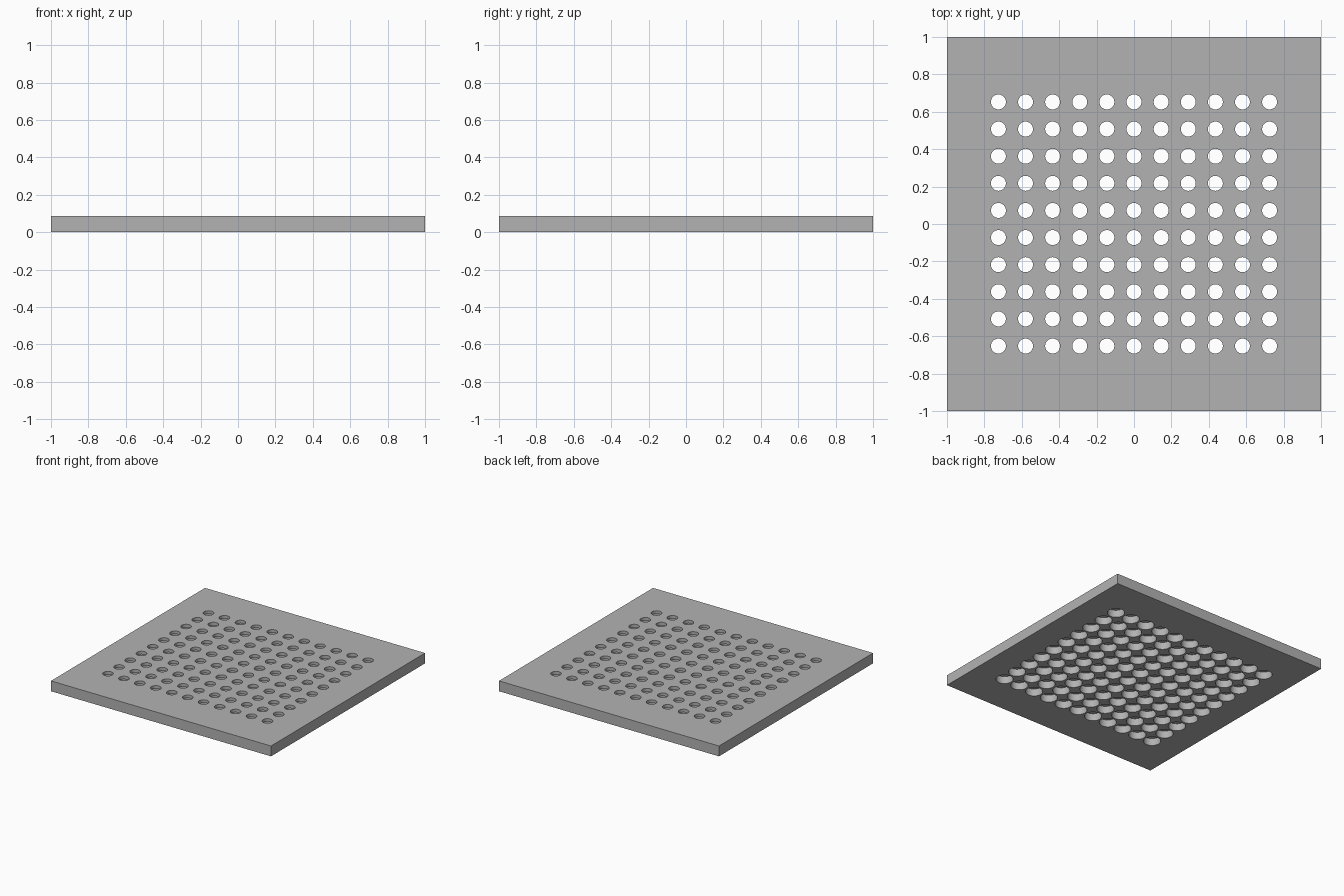
import bpy
import bmesh
import math

cube = bpy.data.objects.get("Cube")
if cube:
    bpy.data.objects.remove(cube, do_unlink=True)

THICK = 0.085
STEP = 0.145
COLS, ROWS = 11, 10
SIDES = 32
TOP_R, BOTTOM_R = 0.04, 0.065
STEP_Z = 0.06

grey = bpy.data.materials.new("plain grey")
grey.use_nodes = True
colour = (0.45, 0.45, 0.45, 1)
grey.diffuse_color = colour
grey.node_tree.nodes["Principled BSDF"].inputs["Base Color"].default_value = colour

bm = bmesh.new()


def ring(cx, cy, r, z):
    """Circle of vertices around a hole axis."""
    turn = 2 * math.pi / SIDES
    return [bm.verts.new((cx + r * math.cos(i * turn), cy + r * math.sin(i * turn), z))
            for i in range(SIDES)]


def loop_edges(verts):
    return [bm.edges.new((a, b)) for a, b in zip(verts, verts[1:] + verts[:1])]


def bridge(lower, upper):
    for i in range(len(lower)):
        j = (i + 1) % len(lower)
        bm.faces.new((lower[i], lower[j], upper[j], upper[i]))


# Outer walls
corners = [(-1, -1), (1, -1), (1, 1), (-1, 1)]
base = [bm.verts.new((x, y, 0)) for x, y in corners]
top = [bm.verts.new((x, y, THICK)) for x, y in corners]
bottom_edges, top_edges = loop_edges(base), loop_edges(top)
bridge(base, top)

# Stepped holes: wide bore below, narrow opening above
for col in range(COLS):
    for row in range(ROWS):
        cx = (col - (COLS - 1) / 2) * STEP
        cy = (row - (ROWS - 1) / 2) * STEP
        rings = [ring(cx, cy, BOTTOM_R, 0), ring(cx, cy, BOTTOM_R, STEP_Z),
                 ring(cx, cy, TOP_R, STEP_Z), ring(cx, cy, TOP_R, THICK)]
        bottom_edges += loop_edges(rings[0])
        top_edges += loop_edges(rings[-1])
        for a, b in zip(rings, rings[1:]):
            bridge(a, b)

# Perforated top and bottom sheets
for edges in (bottom_edges, top_edges):
    bmesh.ops.triangle_fill(bm, edges=edges, use_beauty=True, use_dissolve=False)
bmesh.ops.recalc_face_normals(bm, faces=bm.faces)

mesh = bpy.data.meshes.new("perforated_plate")
bm.to_mesh(mesh)
bm.free()
mesh.materials.append(grey)
plate = bpy.data.objects.new("perforated_plate", mesh)
bpy.context.collection.objects.link(plate)
bpy.context.view_layer.objects.active = plate
plate.select_set(True)
bpy.ops.object.shade_smooth_by_angle(angle=math.radians(30))
